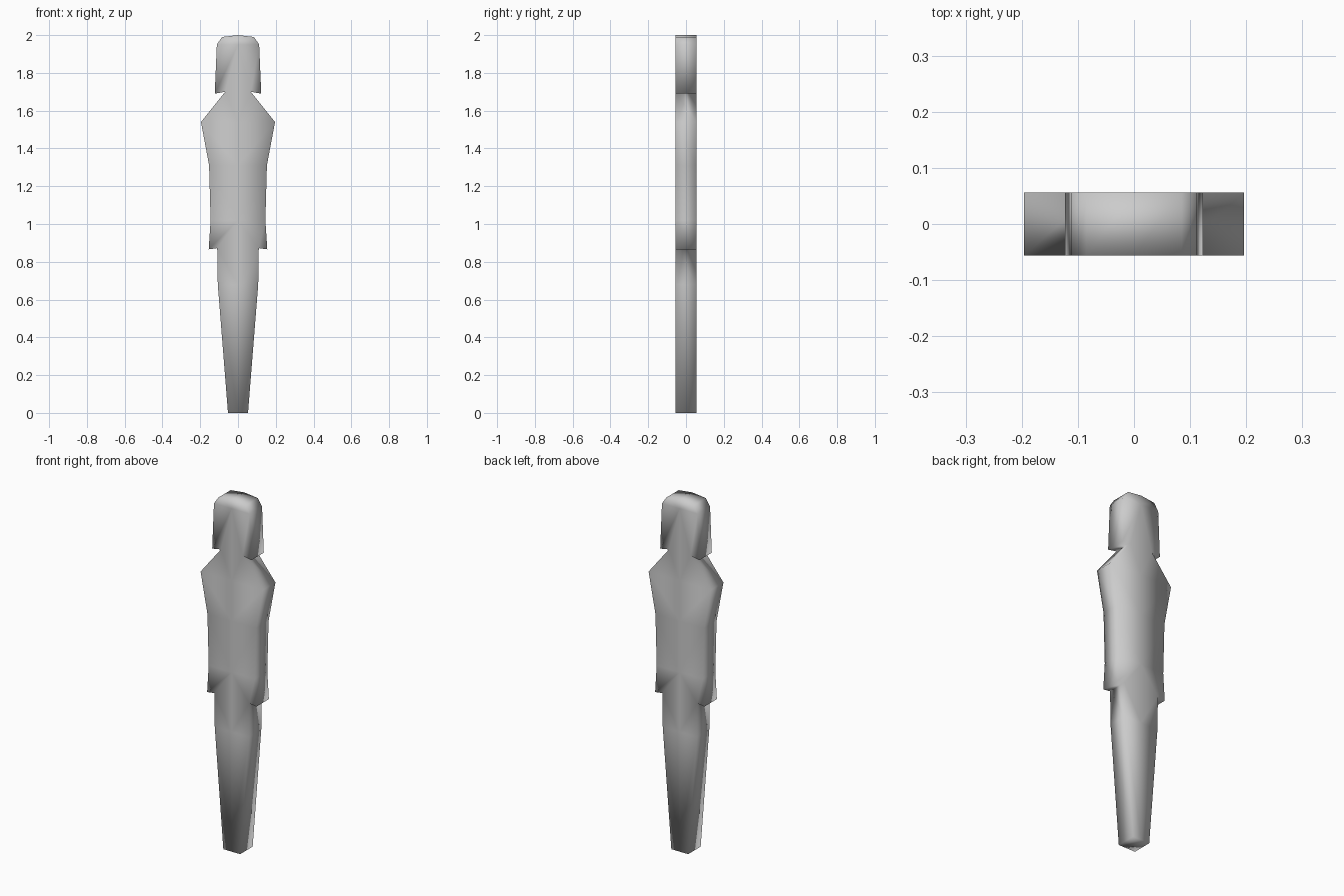
import bpy, bmesh

if "Cube" in bpy.data.objects:
    bpy.data.objects.remove(bpy.data.objects["Cube"])

THICKNESS = 0.112

# Right-hand outline (x, z) from feet to crown; each band is one face per half
legs = [[(0.053, 0.0), (0.107, 0.68)],
        [(0.107, 0.68), (0.11, 0.872)]]
coat = [[(0.11, 0.872), (0.155, 0.866), (0.145, 1.02)],
        [(0.145, 1.02), (0.153, 1.31)],
        [(0.153, 1.31), (0.196, 1.54)],
        [(0.196, 1.54), (0.068, 1.70)]]
head = [[(0.068, 1.70), (0.123, 1.69), (0.112, 1.95)],
        [(0.112, 1.95), (0.085, 1.99), (0.0, 2.0)]]

# Flat silhouette, mirrored about the centre line
bm = bmesh.new()
for band in legs + coat + head:
    for side in (1, -1):
        points = [(0, band[0][1])] + band
        if band[-1][0] > 0:
            points.append((0, band[-1][1]))
        bm.faces.new([bm.verts.new((side * x, 0, z)) for x, z in points])
bmesh.ops.remove_doubles(bm, verts=bm.verts, dist=0.0005)
bmesh.ops.recalc_face_normals(bm, faces=bm.faces)
for face in bm.faces:
    face.smooth = True

mesh = bpy.data.meshes.new("standing_figure")
bm.to_mesh(mesh)
bm.free()
figure = bpy.data.objects.new("standing_figure", mesh)
bpy.context.collection.objects.link(figure)

# Give the silhouette its even thickness
solid = figure.modifiers.new("thickness", 'SOLIDIFY')
solid.thickness = THICKNESS
solid.offset = 0
